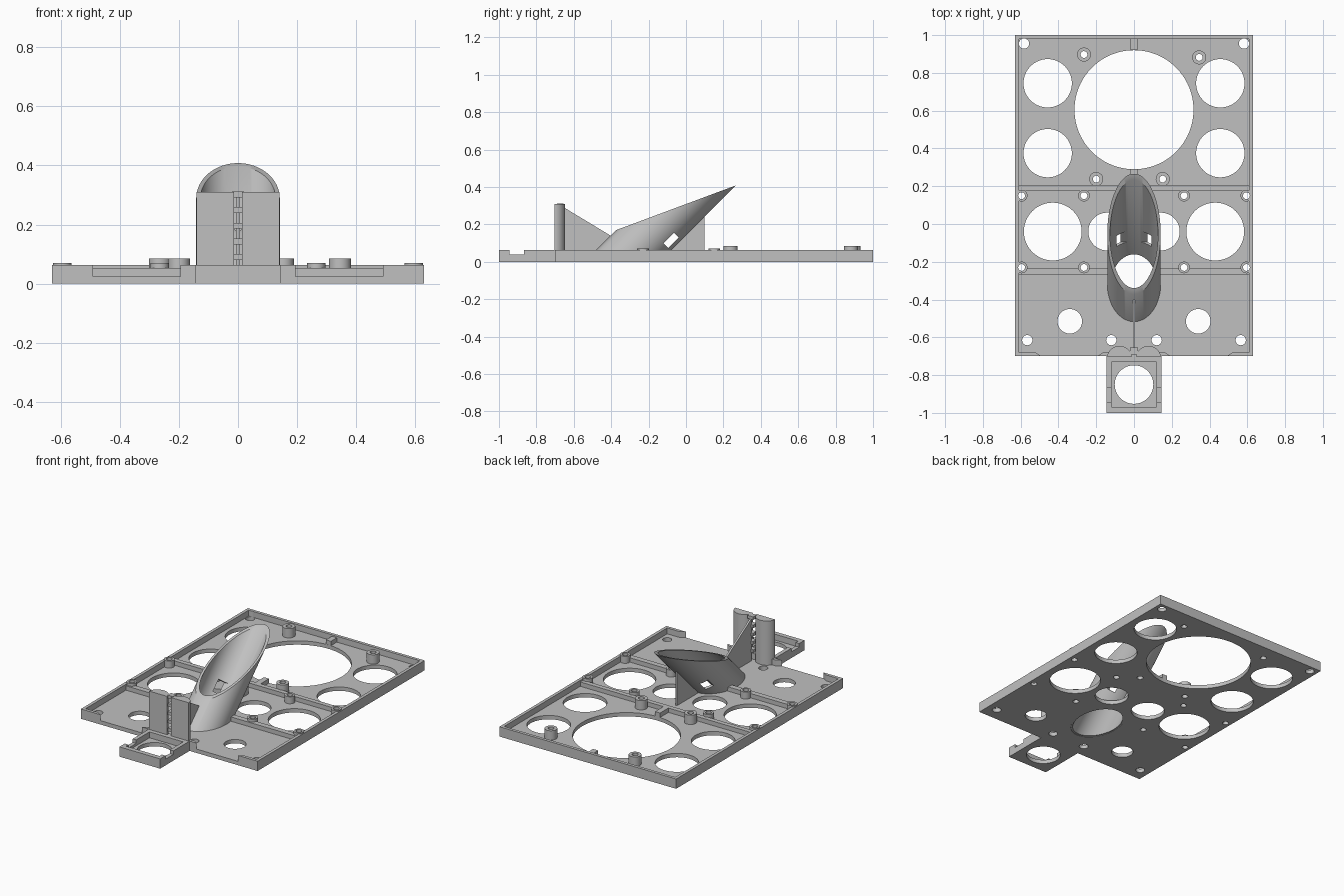
import bpy, bmesh
from math import sin, cos, pi, sqrt
from mathutils import Matrix, Vector

cube = bpy.data.objects.get("Cube")
if cube:
    bpy.data.objects.remove(cube)

grey = bpy.data.materials.new("plain grey")
grey.use_nodes = True
COLOR = (0.53, 0.53, 0.53, 1)
grey.diffuse_color = COLOR
grey.node_tree.nodes["Principled BSDF"].inputs["Base Color"].default_value = COLOR

FLOOR, RIM = 0.025, 0.063
TILT = Matrix.Rotation(-pi / 4, 4, 'X')
parts = []


def finish(name, bm):
    bmesh.ops.recalc_face_normals(bm, faces=bm.faces)
    mesh = bpy.data.meshes.new(name)
    bm.to_mesh(mesh)
    bm.free()
    mesh.materials.append(grey)
    obj = bpy.data.objects.new(name, mesh)
    bpy.context.collection.objects.link(obj)
    parts.append(obj)
    return obj


def add_box(bm, x, y, z, tilt=Matrix()):
    lo, hi = Vector((x[0], y[0], z[0])), Vector((x[1], y[1], z[1]))
    m = Matrix.Translation((lo + hi) / 2) @ tilt @ Matrix.Diagonal((*(hi - lo), 1))
    bmesh.ops.create_cube(bm, size=1, matrix=m)


def add_cylinder(bm, x, y, r, z=(-0.1, 0.2), segments=64):
    m = Matrix.Translation((x, y, (z[0] + z[1]) / 2))
    bmesh.ops.create_cone(bm, cap_ends=True, segments=segments, radius1=r,
                          radius2=r, depth=z[1] - z[0], matrix=m)


def add_prism(bm, points, offset):
    face = bm.faces.new([bm.verts.new(p) for p in points])
    out = bmesh.ops.extrude_face_region(bm, geom=[face])
    moved = [v for v in out["geom"] if isinstance(v, bmesh.types.BMVert)]
    bmesh.ops.translate(bm, verts=moved, vec=offset)


def add_loft(bm, loops, closed=True):
    """Skin equal-length point loops into a ring-shaped solid."""
    rows = [[bm.verts.new(p) for p in loop] for loop in loops]
    n = len(rows[0])
    for a, b in zip(rows, rows[1:] + rows[:1]):
        for i in range(n):
            j = (i + 1) % n
            bm.faces.new((a[i], a[j], b[j], b[i]))


def cut(obj, bm):
    cutter = finish("cutter", bm)
    parts.remove(cutter)
    mod = obj.modifiers.new("cut", 'BOOLEAN')
    mod.operation, mod.solver, mod.object = 'DIFFERENCE', 'EXACT', cutter
    graph = bpy.context.evaluated_depsgraph_get()
    mesh = bpy.data.meshes.new_from_object(obj.evaluated_get(graph))
    obj.modifiers.clear()
    obj.data = mesh
    bpy.data.objects.remove(cutter)


# Base plate: slab with three pockets separated by low ribs
bm = bmesh.new()
add_box(bm, (-0.63, 0.63), (-0.70, 1.0), (0, RIM))
plate = finish("base_plate", bm)
bm = bmesh.new()
add_box(bm, (-0.61, 0.61), (-0.68, 0.98), (0.053, 0.2))
cut(plate, bm)
bm = bmesh.new()
for y in ((-0.68, -0.27), (-0.235, 0.175), (0.205, 0.98)):
    add_box(bm, (-0.61, 0.61), y, (FLOOR, 0.2))
cut(plate, bm)

# Flared slots in the front wall
bm = bmesh.new()
for s in (-1, 1):
    outline = [(0.18, -0.71), (0.505, -0.71), (0.505 - 0.015, -0.70),
               (0.535, -0.67), (0.15, -0.67), (0.195, -0.70)]
    outline[0], outline[1] = (0.195, -0.71), (0.49, -0.71)
    add_prism(bm, [(s * x, y, FLOOR) for x, y in outline], (0, 0, 0.2))
cut(plate, bm)

# Round openings, screw holes and standoff bores
TALL = [(-0.265, 0.897), (0.345, 0.882), (-0.2, 0.238), (0.152, 0.238)]
LOW = [(s * x, y) for s in (-1, 1) for x in (0.265, 0.595) for y in (0.15, -0.23)]
bm = bmesh.new()
add_cylinder(bm, 0, 0.605, 0.315, segments=96)
for s in (-1, 1):
    for x, y, r in ((0.457, 0.745, 0.128), (0.457, 0.375, 0.128),
                    (0.43, -0.04, 0.153), (0.142, -0.04, 0.1),
                    (0.34, -0.515, 0.065), (0.565, -0.615, 0.027),
                    (0.12, -0.615, 0.027), (0.582, 0.955, 0.027)):
        add_cylinder(bm, s * x, y, r)
for x, y in TALL + LOW:
    add_cylinder(bm, x, y, 0.0185, segments=32)
cut(plate, bm)

# Slanted opening beneath the funnel
AXIS = Vector((0, -0.342, 0))
bm = bmesh.new()
bmesh.ops.create_cone(bm, cap_ends=True, segments=96, radius1=0.136, radius2=0.136,
                      depth=1, matrix=Matrix.Translation(AXIS) @ TILT)
cut(plate, bm)


# Funnel: tilted tube, level at the foot, sliced by a sloping plane at the mouth
def funnel_loop(r, top):
    loop = []
    for i in range(96):
        a = 2 * pi * i / 96
        t = (0.2563 - 1.373 * r * sin(a)) / 0.627 if top else 0.002 - r * sin(a)
        loop.append(AXIS + TILT @ Vector((r * cos(a), -r * sin(a), t)))
    return loop


bm = bmesh.new()
add_loft(bm, [funnel_loop(0.1414, False), funnel_loop(0.1414, True),
              funnel_loop(0.127, True), funnel_loop(0.127, False)])
funnel = finish("funnel", bm)
bm = bmesh.new()
add_box(bm, (-0.3, 0.3), (-0.098, -0.062), (0.075, 0.155), TILT)
cut(funnel, bm)

# Thin fins bracing the funnel fore and aft
for name, profile in (
        ("front_fin", [(-0.66, 0.02), (-0.66, 0.295), (-0.395, 0.135), (-0.51, 0.02)]),
        ("rear_fin", [(-0.11, 0.02), (0.1, 0.02), (0.1, 0.246), (-0.11, 0.036)])):
    bm = bmesh.new()
    add_prism(bm, [(-0.006, y, z) for y, z in profile], (0.012, 0, 0))
    finish(name, bm)

# Standoffs
for name, places, r, top in (("tall_standoff", TALL, 0.037, 0.085),
                             ("low_standoff", LOW, 0.031, 0.07)):
    for x, y in places:
        bm = bmesh.new()
        add_loft(bm, [[(x + q * cos(pi * i / 16), y + q * sin(pi * i / 16), z)
                       for i in range(32)]
                      for q, z in ((r, 0.015), (r, top), (0.018, top), (0.018, 0.015))])
        finish(name, bm)

# Short centre ribs beside the large opening
for y in ((0.2, 0.29), (0.92, 0.985)):
    bm = bmesh.new()
    add_box(bm, (-0.018, 0.018), y, (0.02, 0.053))
    finish("centre_rib", bm)

# Half-round posts, flat towards the front
for s in (-1, 1):
    bm = bmesh.new()
    arc = [(s * (0.077 + 0.064 * cos(pi * i / 24)), -0.703 + 0.057 * sin(pi * i / 24), 0.02)
           for i in range(25)]
    add_prism(bm, arc, (0, 0, 0.29))
    finish("half_round_post", bm)

# Small rungs in the gap between the posts
for i in range(5):
    bm = bmesh.new()
    z = 0.08 + 0.053 * i
    add_box(bm, (-0.02, 0.02), (-0.69, -0.655), (z, z + 0.02))
    finish("gap_rung", bm)

# Front tray with a round opening and notched sides
bm = bmesh.new()
add_box(bm, (-0.145, 0.145), (-1.0, -0.6995), (0, RIM))
tray = finish("front_tray", bm)
for x, y, z in (((-0.12, 0.12), (-0.97, -0.73), FLOOR),
                ((-0.2, 0.2), (-0.945, -0.865), 0.04)):
    bm = bmesh.new()
    add_box(bm, x, y, (z, 0.2))
    cut(tray, bm)
bm = bmesh.new()
add_cylinder(bm, 0, -0.85, 0.102)
cut(tray, bm)

# Smooth the round walls, keep the edges crisp
bpy.ops.object.select_all(action='DESELECT')
for obj in parts:
    obj.select_set(True)
bpy.context.view_layer.objects.active = plate
bpy.ops.object.shade_smooth_by_angle(angle=pi / 6)
